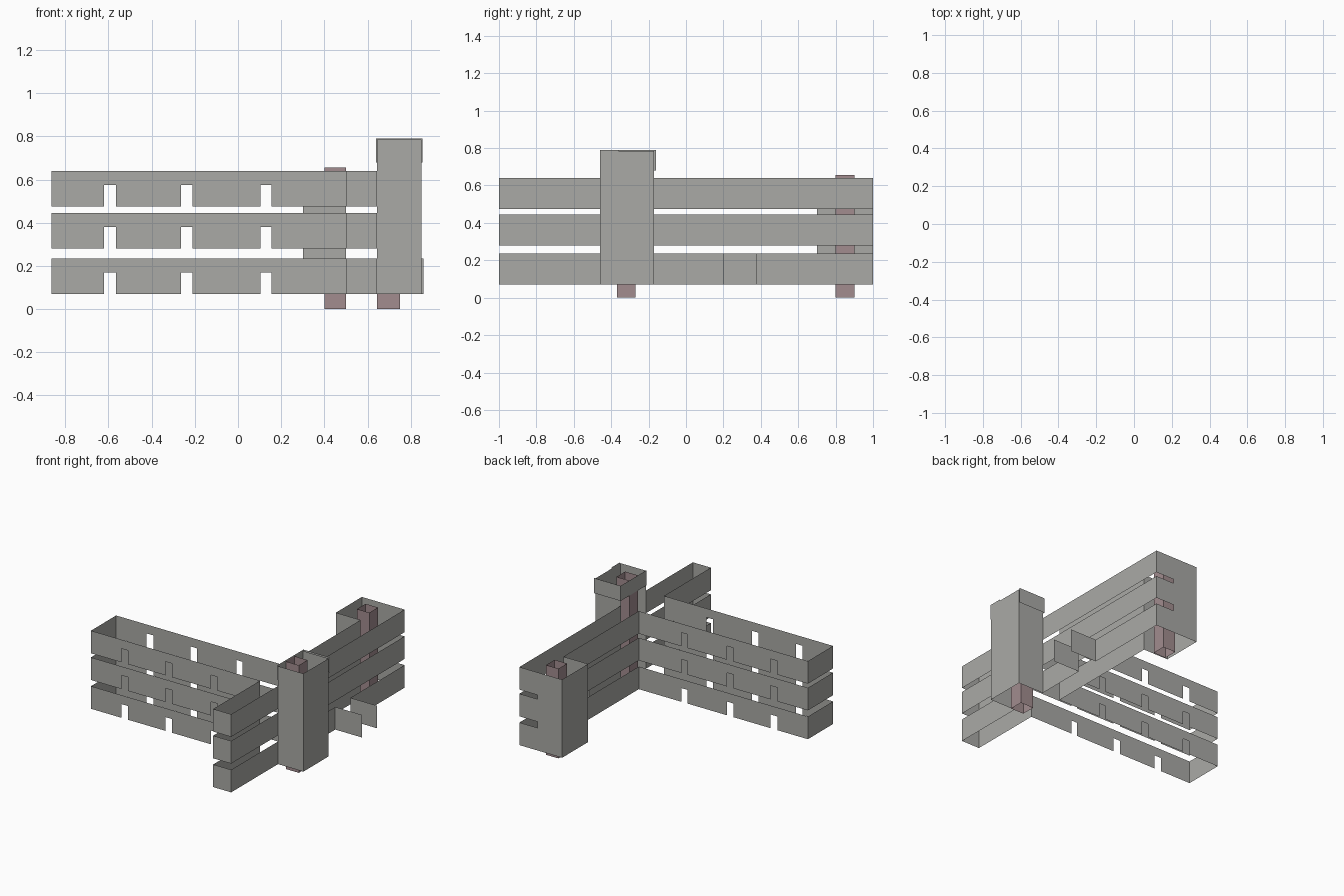
import bpy

if "Cube" in bpy.data.objects:
    bpy.data.objects.remove(bpy.data.objects["Cube"])

def material(name, rgb):
    m = bpy.data.materials.new(name)
    m.diffuse_color = (*rgb, 1)
    m.use_nodes = True
    m.node_tree.nodes["Principled BSDF"].inputs["Base Color"].default_value = m.diffuse_color
    return m

GREY = material("weathered_grey", (0.40, 0.40, 0.38))
MAUVE = material("mauve_core", (0.36, 0.265, 0.275))

def build(name, walls, mat):
    """Thin vertical sheets; each wall = (start, end, z0, z1), outside on the right."""
    verts, faces = [], []
    for (ax, ay), (bx, by), z0, z1 in walls:
        n = len(verts)
        verts += [(ax, ay, z0), (bx, by, z0), (bx, by, z1), (ax, ay, z1)]
        faces.append((n, n + 1, n + 2, n + 3))
    me = bpy.data.meshes.new(name)
    me.from_pydata(verts, [], faces)
    me.materials.append(mat)
    ob = bpy.data.objects.new(name, me)
    bpy.context.collection.objects.link(ob)
    return ob

def path(points, z0, z1):
    return [(a, b, z0, z1) for a, b in zip(points, points[1:])]

def box(x0, x1, y0, y1, z0, z1):
    return path([(x0, y0), (x1, y0), (x1, y1), (x0, y1), (x0, y0)], z0, z1)

LEFT, IN, OUT = -0.865, 0.5, 0.645     # side wing end, long wing inner and outer sides
F, B = -0.46, -0.17                    # side wing front and back
NOTCHES = [(-0.62, -0.565), (-0.265, -0.21), (0.105, 0.155)]

def notched(y, z0, z1, flip):
    # wall along x with three notches cut in its lower edge
    xs = [LEFT] + [v for n in NOTCHES for v in n] + [IN]
    walls = []
    for i, (a, b) in enumerate(zip(xs, xs[1:])):
        low = z0 + 0.1 if i % 2 else z0
        p, q = (a, y), (b, y)
        walls.append((q, p, low, z1) if flip else (p, q, low, z1))
    return walls

# Three levels of T-shaped railing
for i, z0 in enumerate((0.07, 0.28, 0.475)):
    z1 = z0 + 0.165
    walls = notched(F, z0, z1, False) + notched(B, z0, z1, True)
    walls += path([(LEFT, B), (LEFT, F)], z0, z1)
    walls += path([(IN, F), (IN, -1), (OUT, -1), (OUT, F)], z0, z1)
    walls += path([(IN, 0.7), (IN, B)], z0, z1)
    if i == 0:
        # lowest level opens into a short stub
        walls += path([(OUT, B), (OUT, 0.2), (0.86, 0.2)], z0, z1)
        walls += path([(0.86, 0.375), (OUT, 0.375), (OUT, 1), (IN, 1)], z0, z1)
    else:
        walls += path([(OUT, B), (OUT, 1), (IN, 1)], z0, z1)
    build(f"rail_level_{i + 1}", walls, GREY)

# Full-height casing at the back end
build("back_post_casing", path([(IN, 1), (0.3, 1), (0.3, 0.7), (IN, 0.7)], 0.07, 0.64), GREY)

# Tall casing at the junction with its slightly wider collar
build("main_post_casing", path([(OUT, F), (0.85, F), (0.85, B), (OUT, B)], 0.07, 0.785), GREY)
collar = path([(0.855, -0.16), (0.64, -0.16), (0.64, F)], 0.68, 0.79)
collar += path([(0.855, F), (0.855, -0.36)], 0.68, 0.79)
build("main_post_collar", collar, GREY)

# Inner cores
build("back_post_core", box(0.4, 0.5, 0.8, 0.9, 0, 0.655), MAUVE)
build("main_post_core", box(OUT, 0.75, -0.37, -0.27, 0, 0.785), MAUVE)
